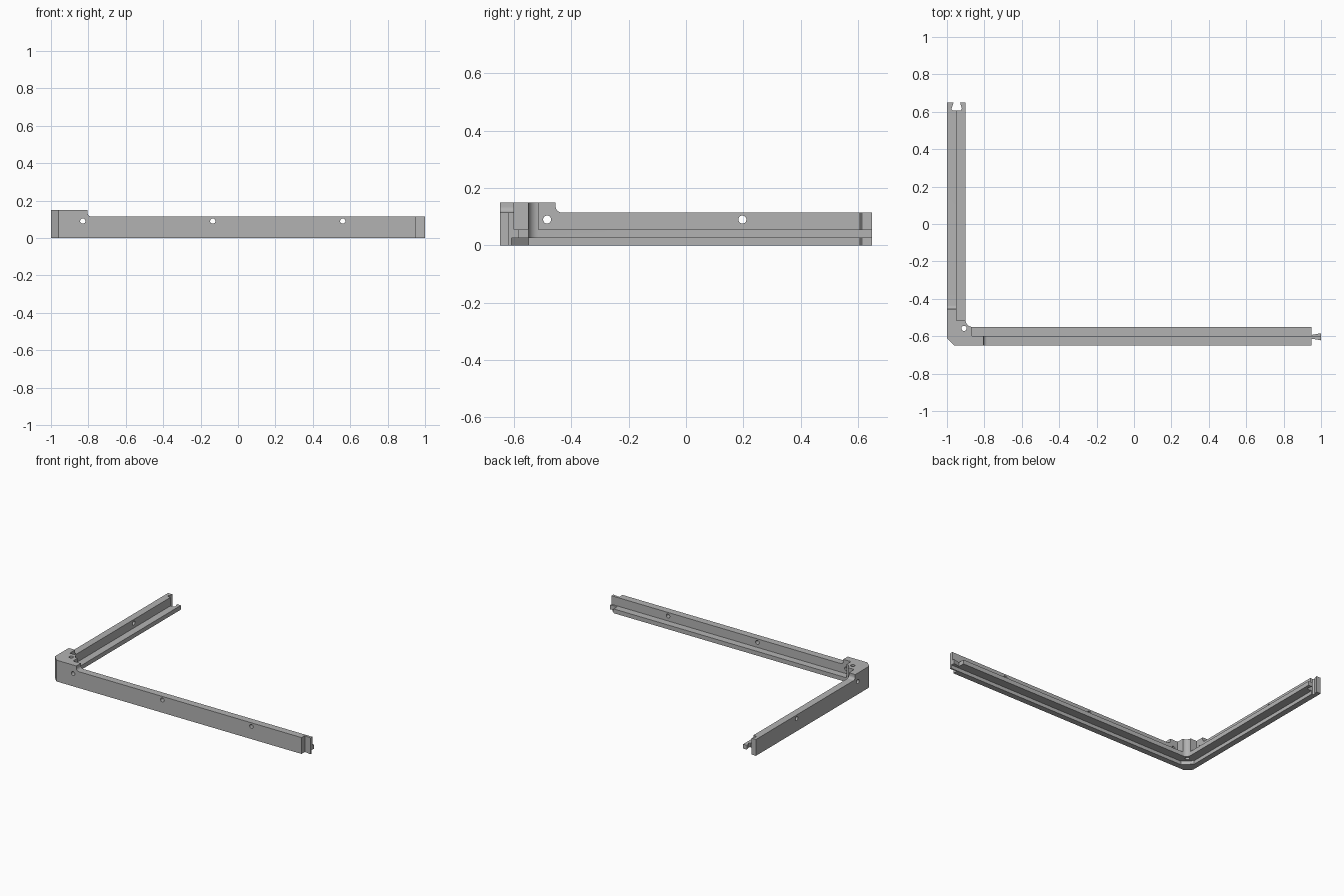
import bpy, bmesh
from math import pi, cos, sin, radians
from mathutils import Vector

if "Cube" in bpy.data.objects:
    bpy.data.objects.remove(bpy.data.objects["Cube"])

grey = bpy.data.materials.new("plain_grey")
grey.use_nodes = True
grey.diffuse_color = (0.45, 0.45, 0.45, 1)
grey.node_tree.nodes["Principled BSDF"].inputs["Base Color"].default_value = grey.diffuse_color

TOP, RAISED, LEDGE, REBATE = 0.115, 0.15, 0.055, 0.025
AXES = {"x": lambda a, b, d: (d, a, b),
        "y": lambda a, b, d: (a, d, b),
        "z": lambda a, b, d: (a, b, d)}


def prism(name, outline, axis, low, high):
    """Extrude a closed outline along an axis."""
    bm = bmesh.new()
    place = AXES[axis]
    face = bm.faces.new([bm.verts.new(place(a, b, low)) for a, b in outline])
    ext = bmesh.ops.extrude_face_region(bm, geom=[face])
    verts = [v for v in ext["geom"] if isinstance(v, bmesh.types.BMVert)]
    bmesh.ops.translate(bm, verts=verts, vec=Vector(place(0, 0, high - low)))
    bmesh.ops.recalc_face_normals(bm, faces=bm.faces)
    mesh = bpy.data.meshes.new(name)
    bm.to_mesh(mesh)
    bm.free()
    obj = bpy.data.objects.new(name, mesh)
    bpy.context.collection.objects.link(obj)
    mesh.materials.append(grey)
    return obj


def arc(cx, cy, r, start, end, steps=10):
    angles = [start + (end - start) * i / steps for i in range(steps + 1)]
    return [(cx + r * cos(a), cy + r * sin(a)) for a in angles]


def rect(a0, b0, a1, b1):
    return [(a0, b0), (a1, b0), (a1, b1), (a0, b1)]


def circle(cx, cy, r=0.014):
    return arc(cx, cy, r, 0, 2 * pi, 24)[:-1]


def shoulder(edge):
    """Region above an arm, with a rounded step up to the raised corner."""
    return [(edge, 0.3), (edge, 0.135)] + \
        arc(edge + 0.02, 0.135, 0.02, pi, 1.5 * pi)[1:] + [(2, TOP), (2, 0.3)]


# L-shaped plan with clipped corner, dovetail tongue and dovetail slot
tongue = [(0.95, -0.613), (1, -0.622), (1, -0.584), (0.95, -0.593)]
slot = [(-0.93, 0.65), (-0.92, 0.615), (-0.927, 0.607),
        (-0.969, 0.607), (-0.976, 0.615), (-0.965, 0.65)]
plan = [(-1, -0.61), (-0.96, -0.65), (0.95, -0.65)] + tongue + [(0.95, -0.55)] + \
    arc(-0.865, -0.515, 0.035, 1.5 * pi, pi) + [(-0.9, 0.65)] + slot + [(-1, 0.65)]
frame = prism("corner_frame", plan, "z", 0, RAISED)

# Cutters for the ledges, lowered arms and underside rebate
cutters = [
    prism("long_ledge_cutter", rect(-0.865, -0.6, 1.2, -0.4), "z", LEDGE, 0.3),
    prism("short_ledge_cutter", rect(-0.95, -0.515, -0.6, 0.8), "z", LEDGE, 0.3),
    prism("long_top_cutter", shoulder(-0.805), "y", -0.8, -0.4),
    prism("short_top_cutter", shoulder(-0.455), "x", -1.2, -0.7),
    prism("rebate_cutter", [(-0.96, 0.8), (-0.96, -0.55), (-0.9, -0.61),
                            (1.2, -0.61), (1.2, 0.8)], "z", -0.1, REBATE),
    prism("corner_hole_cutter", circle(-0.909, -0.558), "z", -0.1, 0.3),
]
# Screw holes through both walls
for x in (-0.83, -0.135, 0.56):
    cutters.append(prism("long_hole_cutter", circle(x, 0.09), "y", -0.8, -0.5))
for y in (-0.485, 0.197):
    cutters.append(prism("short_hole_cutter", circle(y, 0.09), "x", -1.2, -0.85))

bpy.ops.object.select_all(action="DESELECT")
bpy.context.view_layer.objects.active = frame
frame.select_set(True)
for cutter in cutters:
    cutter.hide_render = True
    mod = frame.modifiers.new(cutter.name, "BOOLEAN")
    mod.operation = "DIFFERENCE"
    mod.solver = "EXACT"
    mod.object = cutter
    bpy.ops.object.modifier_apply(modifier=mod.name)
    bpy.data.objects.remove(cutter)

bpy.ops.object.shade_smooth_by_angle(angle=radians(25))
